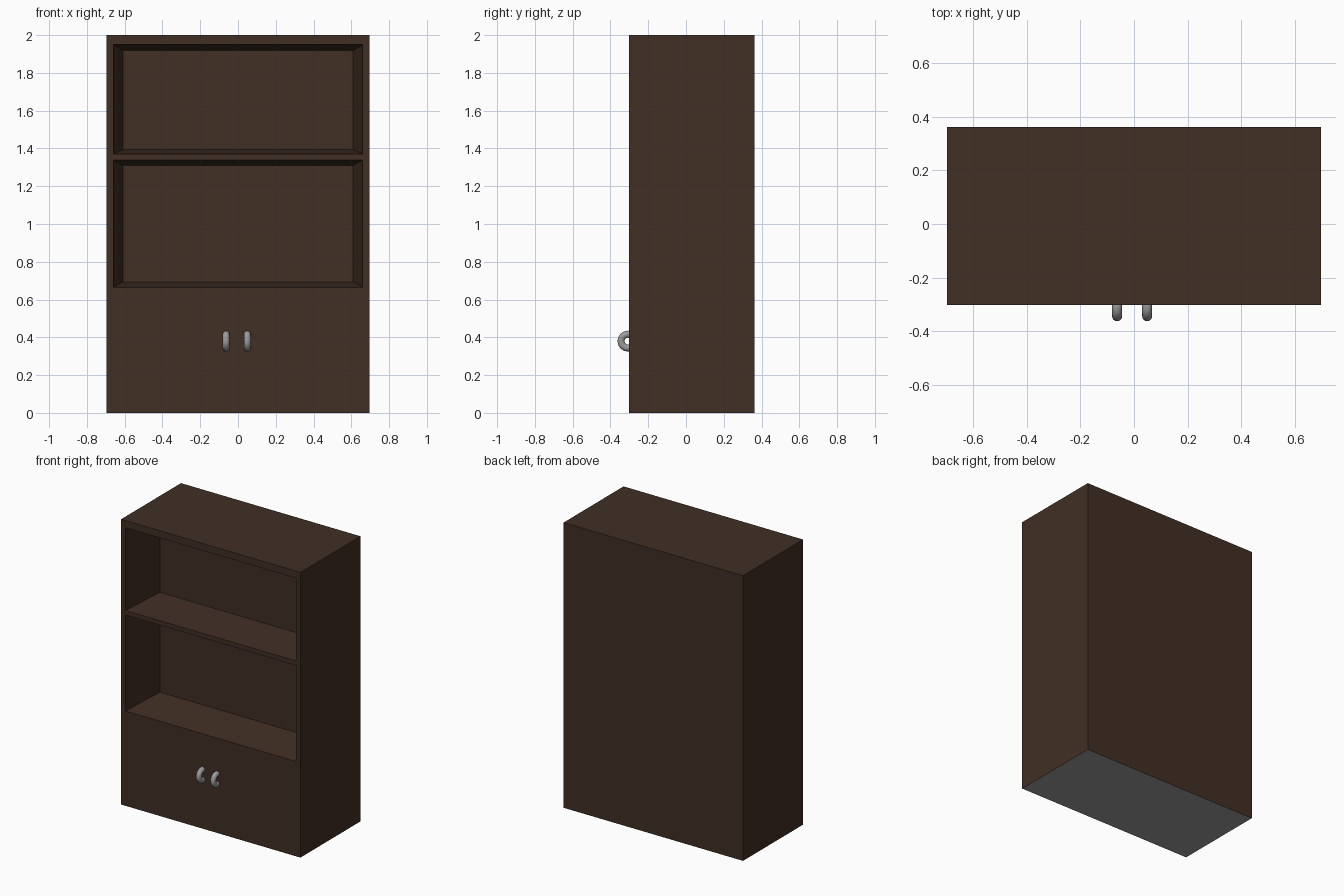
import bpy, bmesh, math

if "Cube" in bpy.data.objects:
    bpy.data.objects.remove(bpy.data.objects["Cube"])


def material(name, rgb):
    m = bpy.data.materials.new(name)
    m.diffuse_color = (*rgb, 1)
    m.use_nodes = True
    m.node_tree.nodes["Principled BSDF"].inputs["Base Color"].default_value = m.diffuse_color
    return m


wood = material("dark_wood", (0.052, 0.028, 0.018))
metal = material("grey_metal", (0.33, 0.33, 0.33))

W, FRONT, BACK, H = 0.696, -0.302, 0.362, 2.0
NICHE_BACK = 0.005


def quad(bm, pts, mat=0):
    f = bm.faces.new([bm.verts.new(p) for p in pts])
    f.material_index = mat


def rect(x, y, z0, z1):
    return [(-x, y, z0), (x, y, z0), (x, y, z1), (-x, y, z1)]


# Cabinet body: outer shell, front frame and two tapered niches
bm = bmesh.new()
f, b = rect(W, FRONT, 0, H), rect(W, BACK, 0, H)
for i in range(4):
    j = (i + 1) % 4
    quad(bm, [f[j], f[i], b[i], b[j]], 1 if i == 0 else 0)  # grey underside
quad(bm, b[::-1])

niches = [(0.665, 1.338, 0.694, 1.309), (1.37, 1.95, 1.394, 1.918)]
for z0, z1, iz0, iz1 in niches:
    o, n = rect(0.66, FRONT, z0, z1), rect(0.61, NICHE_BACK, iz0, iz1)
    for i in range(4):
        j = (i + 1) % 4
        quad(bm, [o[i], o[j], n[j], n[i]])
    quad(bm, n)
    for s in (-1, 1):  # stiles beside the niche
        xs = sorted((s * 0.66, s * W))
        quad(bm, [(xs[0], FRONT, z0), (xs[1], FRONT, z0),
                  (xs[1], FRONT, z1), (xs[0], FRONT, z1)])
# door front, middle rail and top rail
for z0, z1 in [(0, 0.665), (1.338, 1.37), (1.95, H)]:
    quad(bm, rect(W, FRONT, z0, z1))
bmesh.ops.remove_doubles(bm, verts=bm.verts, dist=1e-5)

me = bpy.data.meshes.new("cabinet_body")
bm.to_mesh(me)
bm.free()
me.materials.append(wood)
me.materials.append(metal)
bpy.context.collection.objects.link(bpy.data.objects.new("cabinet_body", me))

# Ring handles, half sunk into the door front
for name, x in (("left_handle", -0.063), ("right_handle", 0.049)):
    bpy.ops.mesh.primitive_torus_add(
        major_radius=0.0365, minor_radius=0.0185, major_segments=48,
        minor_segments=16, location=(x, -0.307, 0.38),
        rotation=(0, math.pi / 2, 0))
    ring = bpy.context.object
    ring.name = name
    ring.data.materials.append(metal)
    bpy.ops.object.shade_smooth()
